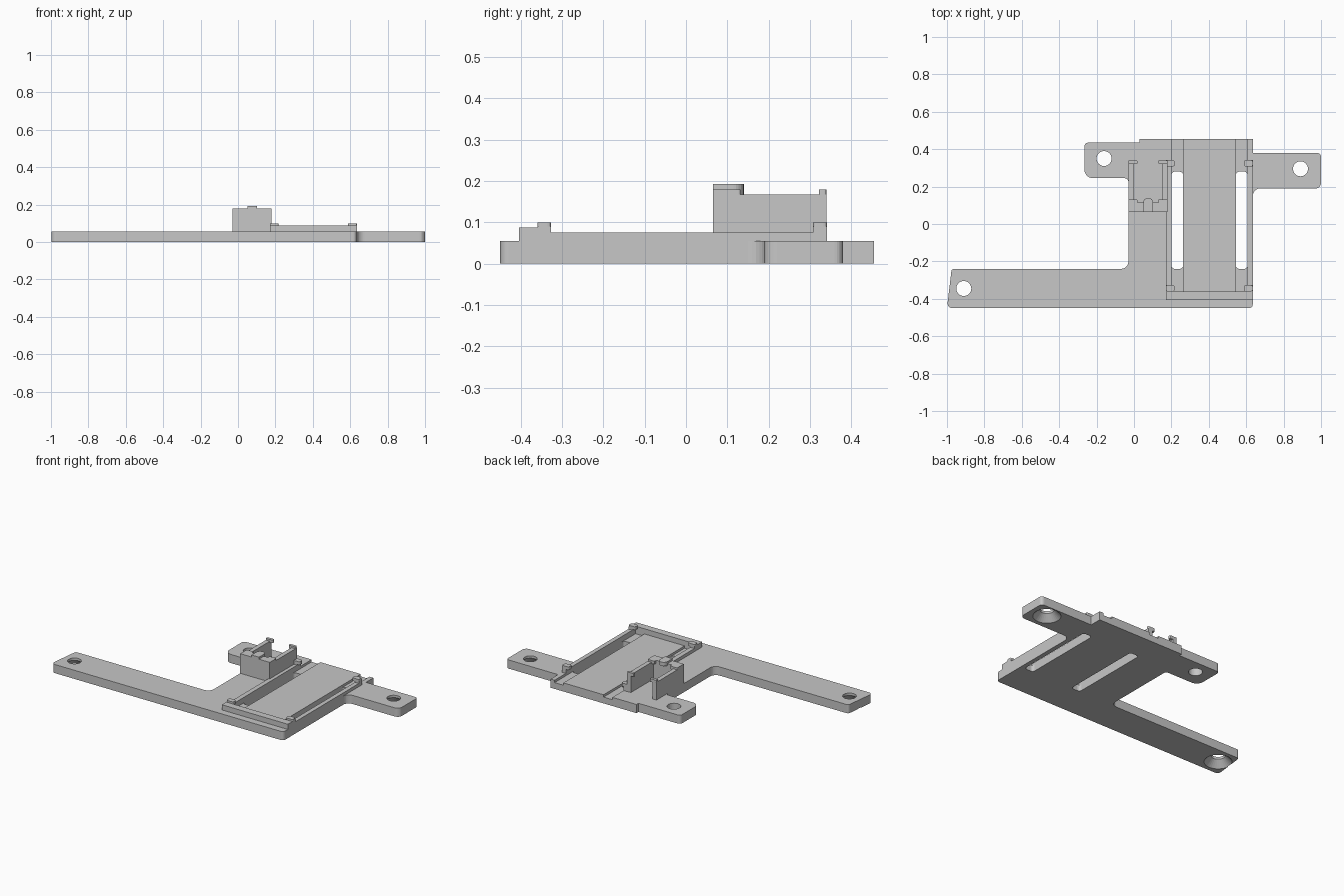
import bpy, bmesh, math
from mathutils import Vector

cube = bpy.data.objects.get("Cube")
if cube:
    bpy.data.objects.remove(cube, do_unlink=True)

grey = bpy.data.materials.new("plain grey plastic")
grey.use_nodes = True
COLOUR = (0.57, 0.57, 0.57, 1)
grey.diffuse_color = COLOUR
bsdf = next(n for n in grey.node_tree.nodes if n.type == "BSDF_PRINCIPLED")
bsdf.inputs["Base Color"].default_value = COLOUR


def rounded(corners, steps=6):
    """Turn (x, y, radius) corners into a polygon with filleted corners."""
    points = []
    for i, (x, y, r) in enumerate(corners):
        p = Vector((x, y))
        if r == 0:
            points.append(p)
            continue
        a = (Vector(corners[i - 1][:2]) - p).normalized()
        b = (Vector(corners[(i + 1) % len(corners)][:2]) - p).normalized()
        half = a.angle(b) / 2
        centre = p + (a + b).normalized() * (r / math.sin(half))
        start = (p + a * (r / math.tan(half)) - centre).normalized()
        end = (p + b * (r / math.tan(half)) - centre).normalized()
        for k in range(steps + 1):
            points.append(centre + start.slerp(end, k / steps).normalized() * r)
    return points


def prism(name, points, z0, z1):
    bm = bmesh.new()
    face = bm.faces.new([bm.verts.new((p[0], p[1], z0)) for p in points])
    top = bmesh.ops.extrude_face_region(bm, geom=[face])["geom"]
    moved = [g for g in top if isinstance(g, bmesh.types.BMVert)]
    bmesh.ops.translate(bm, verts=moved, vec=(0, 0, z1 - z0))
    # The extrusion drops the starting face, so close the bottom again
    if not face.is_valid:
        bmesh.ops.holes_fill(bm, edges=[e for e in bm.edges if e.is_boundary])
    bmesh.ops.recalc_face_normals(bm, faces=bm.faces)
    return finish(name, bm)


def finish(name, bm):
    mesh = bpy.data.meshes.new(name)
    bm.to_mesh(mesh)
    bm.free()
    obj = bpy.data.objects.new(name, mesh)
    bpy.context.collection.objects.link(obj)
    mesh.materials.append(grey)
    return obj


def box(name, x0, x1, y0, y1, z0, z1, r=0):
    corners = [(x0, y0, r), (x1, y0, r), (x1, y1, r), (x0, y1, r)]
    return prism(name, rounded(corners, 4), z0, z1)


def cone(name, x, y, r0, r1, z0, z1):
    bm = bmesh.new()
    bmesh.ops.create_cone(bm, cap_ends=True, segments=32, radius1=r0,
                          radius2=r1, depth=z1 - z0)
    bmesh.ops.translate(bm, verts=bm.verts, vec=(x, y, (z0 + z1) / 2))
    return finish(name, bm)


def cut(target, cutter):
    cutter.hide_render = True
    mod = target.modifiers.new("cut", "BOOLEAN")
    mod.operation, mod.solver, mod.object = "DIFFERENCE", "EXACT", cutter
    bpy.context.view_layer.objects.active = target
    bpy.ops.object.modifier_apply(modifier=mod.name)
    bpy.data.objects.remove(cutter, do_unlink=True)


# Base plate with its three mounting arms
T = 0.055
outline = [
    (-1, -0.45, 0.025), (0.635, -0.45, 0.02), (0.635, 0.19, 0.04),
    (1, 0.19, 0.03), (1, 0.38, 0.02), (0.635, 0.38, 0),
    (0.635, 0.455, 0), (0.03, 0.455, 0), (0.03, 0.435, 0),
    (-0.265, 0.435, 0.02), (-0.265, 0.245, 0.045), (-0.03, 0.245, 0.02),
    (-0.03, -0.24, 0.04), (-0.975, -0.24, 0.015)]
plate = prism("base_plate", rounded(outline), 0, T)

# Shallow channels with long slots through them
for x0, x1 in ((0.2, 0.262), (0.545, 0.607)):
    cut(plate, box("channel_cutter", x0, x1, -0.36, 0.5, 0.04, 0.2))
    cut(plate, box("slot_cutter", x0, x1, -0.24, 0.28, -0.1, 0.2, 0.018))

# Screw holes, two of them countersunk from below
for x, y, sunk in ((-0.91, -0.345, True), (0.89, 0.295, True),
                   (-0.16, 0.35, False)):
    cut(plate, cone("hole_cutter", x, y, 0.04, 0.04, -0.1, 0.2))
    if sunk:
        cut(plate, cone("countersink_cutter", x, y, 0.09, 0.04, -0.01, 0.04))

# Tray rails around the slotted area
box("front_rail", 0.17, 0.635, -0.405, -0.36, T, 0.088)
for side, x0, x1, c0, c1 in (("right", 0.17, 0.2, 0.17, 0.217),
                             ("left", 0.607, 0.635, 0.588, 0.635)):
    box(side + "_rail", x0, x1, -0.36, 0.34, T, 0.075)
    for end, y0 in (("front", -0.36), ("back", 0.308)):
        box(f"{side}_{end}_clip_post", x0, x1, y0, y0 + 0.033, T, 0.09)
        box(f"{side}_{end}_clip", c0, c1, y0, y0 + 0.033, 0.08, 0.1, 0.008)

# Upright holder: front wall, side walls and retaining lips
box("holder_front_wall", -0.03, 0.178, 0.065, 0.115, T, 0.18)
for side, x0, x1, c0, c1 in (("right", -0.03, -0.002, -0.03, 0.018),
                             ("left", 0.15, 0.178, 0.13, 0.178)):
    box(f"holder_{side}_wall", x0, x1, 0.11, 0.34, T, 0.168)
    box(f"holder_{side}_front_lip", c0, c1, 0.11, 0.132, 0.16, 0.18, 0.005)
    box(f"holder_{side}_back_lip", c0, c1, 0.322, 0.34, 0.16, 0.18, 0.005)

# Round-ended tab on top of the front wall
tab = [(0.05, 0.065, 0), (0.102, 0.065, 0), (0.102, 0.14, 0.025),
       (0.05, 0.14, 0.025)]
prism("holder_top_tab", rounded(tab), 0.168, 0.193)
